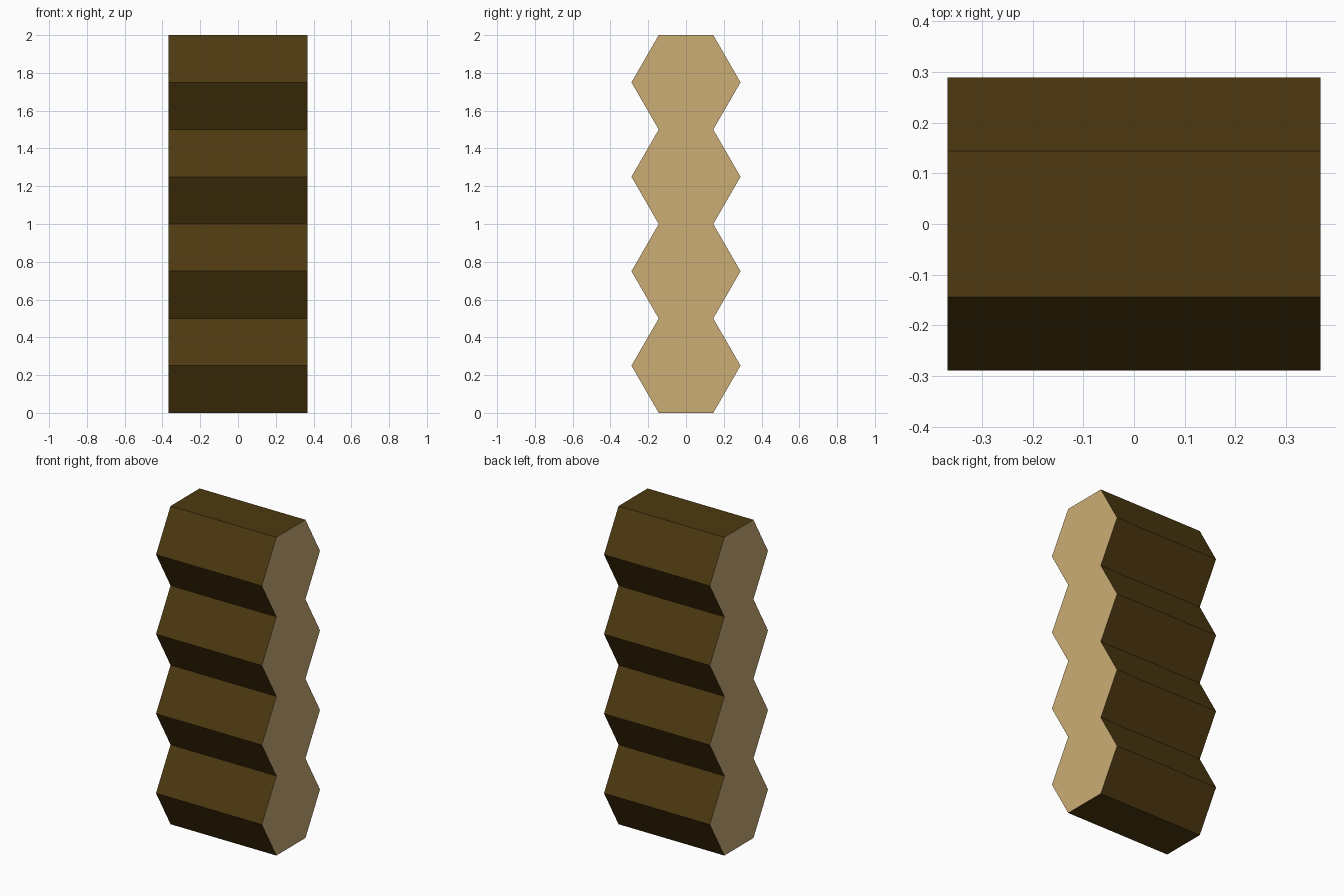
import bpy, bmesh, math

if "Cube" in bpy.data.objects:
    bpy.data.objects.remove(bpy.data.objects["Cube"])

HALF_LENGTH = 0.368
HEIGHT = 0.5                              # flat-to-flat height of one log
RADIUS = HEIGHT / math.sqrt(3)            # corner radius of the hexagon


def material(name, rgb):
    mat = bpy.data.materials.new(name)
    mat.diffuse_color = (*rgb, 1)
    mat.use_nodes = True
    mat.node_tree.nodes["Principled BSDF"].inputs["Base Color"].default_value = mat.diffuse_color
    return mat


bark = material("dark_brown_bark", (0.075, 0.041, 0.0054))
cut_wood = material("tan_cut_wood", (0.60, 0.42, 0.18))


def hex_log(name, z):
    """Hexagonal log lying along x, flat side down, with tan cut ends."""
    bm = bmesh.new()
    ring = [bm.verts.new((-HALF_LENGTH,
                          RADIUS * math.cos(i * math.pi / 3),
                          RADIUS * math.sin(i * math.pi / 3))) for i in range(6)]
    end = bm.faces.new(ring)
    # extrude the end profile along x, keeping the starting cap
    res = bmesh.ops.extrude_face_region(bm, geom=[end], use_keep_orig=True)
    moved = [g for g in res["geom"] if isinstance(g, bmesh.types.BMVert)]
    bmesh.ops.translate(bm, verts=moved, vec=(2 * HALF_LENGTH, 0, 0))
    bmesh.ops.recalc_face_normals(bm, faces=bm.faces[:])
    # cut ends face along x, everything else is bark
    for f in bm.faces:
        f.material_index = 1 if abs(f.normal.x) > 0.9 else 0
    mesh = bpy.data.meshes.new(name)
    bm.to_mesh(mesh)
    bm.free()
    mesh.materials.append(bark)
    mesh.materials.append(cut_wood)
    obj = bpy.data.objects.new(name, mesh)
    obj.location.z = z
    bpy.context.collection.objects.link(obj)


# four logs stacked flat on flat
for i in range(4):
    hex_log(f"log_{i + 1}", HEIGHT * (i + 0.5))
